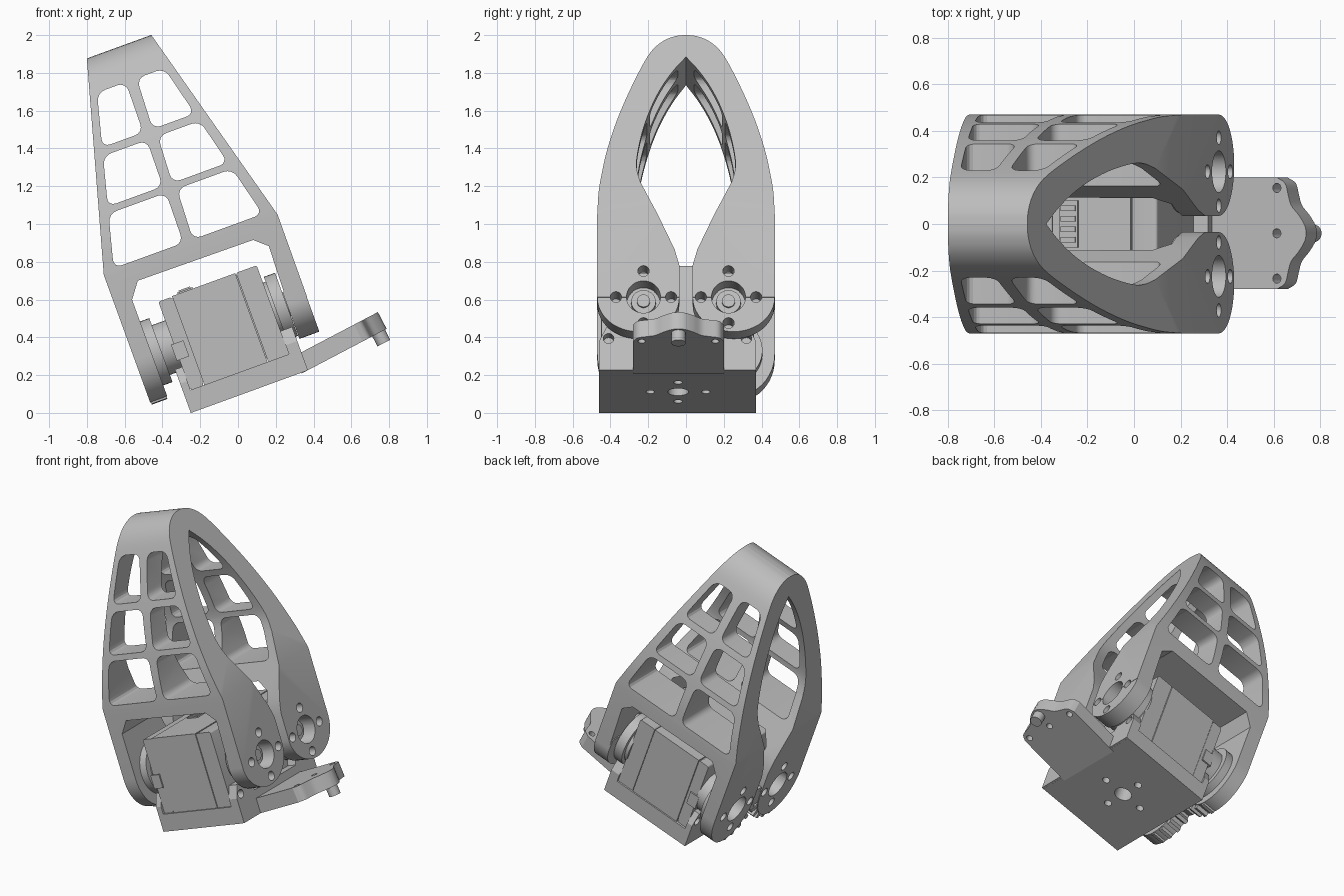
import bpy, bmesh, math
from mathutils import Matrix, Vector

if "Cube" in bpy.data.objects:
    bpy.data.objects.remove(bpy.data.objects["Cube"])

grey = bpy.data.materials.new("plain_grey")
grey.use_nodes = True
grey.diffuse_color = (0.51, 0.51, 0.51, 1)
grey.node_tree.nodes["Principled BSDF"].inputs["Base Color"].default_value = grey.diffuse_color

TILT = Matrix.Rotation(math.radians(-20), 4, "Y")
parts = []


def to_object(name, bm):
    bmesh.ops.recalc_face_normals(bm, faces=bm.faces)
    mesh = bpy.data.meshes.new(name)
    bm.to_mesh(mesh)
    bm.free()
    mesh.materials.append(grey)
    ob = bpy.data.objects.new(name, mesh)
    bpy.context.collection.objects.link(ob)
    parts.append(ob)
    return ob


def prism(name, shapes, axis, lo, hi, rounding=0):
    """Extrude one or more outlines along axis x, y or z, with optional round corners."""
    bm = bmesh.new()
    place = {"x": lambda p, t: (t, p[0], p[1]),
             "y": lambda p, t: (p[0], t, p[1]),
             "z": lambda p, t: (p[0], p[1], t)}[axis]
    sides = []
    for pts in shapes:
        a = [bm.verts.new(place(p, lo)) for p in pts]
        b = [bm.verts.new(place(p, hi)) for p in pts]
        bm.faces.new(a)
        bm.faces.new(b[::-1])
        for i in range(len(pts)):
            j = (i + 1) % len(pts)
            bm.faces.new((a[i], b[i], b[j], a[j]))
        sides += [bm.edges.get((p, q)) for p, q in zip(a, b)]
    if rounding:
        bmesh.ops.bevel(bm, geom=sides, offset=rounding, segments=4, profile=0.5, affect="EDGES")
    return to_object(name, bm)


def box(name, x, y, z, rounding=0):
    return prism(name, [[(x[0], z[0]), (x[1], z[0]), (x[1], z[1]), (x[0], z[1])]], "y", *y, rounding)


def ring(c, r, n=32, start=0, sweep=360, r2=None):
    """Points on a circle or ellipse, whole or partial."""
    count = n if sweep == 360 else n + 1
    angles = [math.radians(start + sweep * i / n) for i in range(count)]
    return [(c[0] + r * math.cos(a), c[1] + (r2 or r) * math.sin(a)) for a in angles]


def spline(pts, n=4):
    """Smooth curve through the points."""
    p = [Vector(q) for q in pts]
    p = [2 * p[0] - p[1]] + p + [2 * p[-1] - p[-2]]
    out = []
    for a, b, c, d in zip(p, p[1:], p[2:], p[3:]):
        for i in range(n):
            t = i / n
            out.append(tuple(0.5 * (2 * b + (c - a) * t + (2 * a - 5 * b + 4 * c - d) * t * t
                                    + (3 * b - a - 3 * c + d) * t ** 3)))
    return out + [tuple(pts[-1])]


def combine(ob, tool, operation):
    mod = ob.modifiers.new("cut", "BOOLEAN")
    mod.operation, mod.object, mod.solver = operation, tool, "EXACT"
    graph = bpy.context.evaluated_depsgraph_get()
    mesh = bpy.data.meshes.new_from_object(ob.evaluated_get(graph))
    ob.modifiers.clear()
    ob.data = mesh
    parts.remove(tool)
    bpy.data.objects.remove(tool)


# Finger: arched side profile trimmed by the tapered front outline
PIVOT = (0.225, 0.452)
outer = spline([(0.47, 0.915), (0.462, 1.06), (0.443, 1.19), (0.415, 1.33), (0.367, 1.5),
                (0.306, 1.67), (0.232, 1.845), (0.18, 1.94), (0.12, 2.0), (0.055, 2.03), (0, 2.037)])
inner = spline([(0, 1.9), (0.07, 1.81), (0.135, 1.7), (0.19, 1.57), (0.234, 1.42),
                (0.26, 1.27), (0.259, 1.19), (0.24, 1.115)])
inner += [(0.13, 0.873), (0.06, 0.719), (0.035, 0.629), (0.035, 0.45)]
finger = prism("left_finger", [[(0.47, 0.45)] + outer + inner], "x", -0.6, 0.7)
outline = [(-0.418, 0.1), (-0.418, 0.929), (-0.109, 2.041), (0.252, 2.041), (0.556, 0.915),
           (0.552, 0.1), (0.434, 0.1), (0.455, 0.774), (0.388, 0.833), (-0.259, 0.839),
           (-0.322, 0.755), (-0.322, 0.1)]
combine(finger, prism("front_outline", [outline], "y", -0.1, 0.6), "INTERSECT")


# Six windows, two in each row, following the tapered edges
def left_edge(z):
    return -0.355 + 0.26 * (z - 0.95)


def right_edge(z):
    return 0.481 - 0.25 * (z - 0.951)


windows = []
for z0, z1 in ((0.945, 1.225), (1.263, 1.522), (1.567, 1.848)):
    windows.append([(left_edge(z0), z0), (0.036, z0), (0.04, z1), (left_edge(z1), z1)])
    windows.append([(0.09, z0), (right_edge(z0), z0), (right_edge(z1), z1), (0.102, z1)])
combine(finger, prism("window_cutter", windows, "y", -0.1, 0.6, 0.045), "DIFFERENCE")

# Rounded leg ends and the pivot and screw holes
for x0, x1, depth in ((-0.418, -0.322, 0.24), (0.44, 0.552, 0.193)):
    foot = ring((0.2525, 0.45), 0.2175, 24, 180, 180, depth) + [(0.465, 0.52), (0.04, 0.52)]
    combine(finger, prism("foot", [foot], "x", x0, x1), "UNION")
holes = [ring(PIVOT, 0.09)] + [ring(c, 0.03, 16) for c in ring(PIVOT, 0.146, 4)]
combine(finger, prism("hole_cutter", holes, "x", -0.6, 0.7), "DIFFERENCE")

# Mirrored finger
bm = bmesh.new()
bm.from_mesh(finger.data)
bmesh.ops.transform(bm, matrix=Matrix.Scale(-1, 4, (0, 1, 0)), verts=bm.verts)
to_object("right_finger", bm)

# Meshing gear teeth, servo horns and pivot screws on both sides
for side, label in ((1, "left"), (-1, "right")):
    centre = (side * PIVOT[0], PIVOT[1])
    teeth = []
    for i in range(7):
        a = math.radians(168 + 17 * i + (8.5 if side < 0 else 0))
        pts = []
        for r, w in ((0.18, -0.026), (0.255, -0.012), (0.255, 0.012), (0.18, 0.026)):
            y = r * math.cos(a) - w * math.sin(a)
            pts.append((side * (PIVOT[0] + y), PIVOT[1] + r * math.sin(a) + w * math.cos(a)))
        teeth.append(pts)
    prism(label + "_gear_teeth", teeth, "x", -0.414, -0.326)
    for name, r, x0, x1 in (("rear_horn", 0.18, -0.322, -0.27), ("rear_hub", 0.14, -0.28, -0.19),
                            ("front_horn", 0.178, 0.375, 0.438), ("front_hub", 0.15, 0.35, 0.38),
                            ("front_boss", 0.065, 0.43, 0.48), ("rear_boss", 0.065, -0.36, -0.31)):
        prism(label + "_" + name, [ring(centre, r, 40)], "x", x0, x1)
    prism(label + "_pivot_screw", [ring(centre, 0.035, 20)], "x", 0.47, 0.495)

# Servo: middle case between two end covers, with thin seams
box("servo_case", (-0.117, 0.239), (-0.45, 0.36), (0.19, 0.7))
box("servo_rear_cover", (-0.195, -0.121), (-0.445, 0.355), (0.2, 0.697), 0.012)
box("servo_front_cover", (0.243, 0.36), (-0.448, 0.358), (0.195, 0.7), 0.012)
box("servo_core", (-0.18, 0.3), (-0.44, 0.35), (0.22, 0.69))

# Cable socket with ribs on the servo top
box("cable_socket", (-0.085, 0.0), (-0.1, 0.1), (0.69, 0.708))
for i in range(4):
    y = -0.08 + i * 0.045
    box("socket_rib", (-0.075, -0.01), (y, y + 0.025), (0.7, 0.716))
for y in (-0.455, 0.335):
    box("servo_clip", (-0.21, -0.14), (y, y + 0.03), (0.37, 0.46))

# Bracket base with mounting holes
base = box("bracket_base", (-0.235, 0.413), (-0.46, 0.37), (0.085, 0.2))
mount = (0.09, -0.042)
holes = [ring(mount, 0.055)] + [ring(c, 0.024, 16) for c in ring(mount, 0.147, 4)]
combine(base, prism("mount_cutter", holes, "z", 0, 0.3), "DIFFERENCE")

# Bracket end walls with chamfered ears
wall = [(-0.46, 0.086), (0.37, 0.086), (0.37, 0.25), (0.33, 0.33), (0.22, 0.33), (0.18, 0.24),
        (-0.27, 0.24), (-0.31, 0.33), (-0.42, 0.33), (-0.46, 0.25)]
for name, x0, x1 in (("bracket_rear_wall", -0.235, -0.195), ("bracket_front_wall", 0.36, 0.425)):
    ob = prism(name, [wall], "x", x0, x1)
    ears = [ring((y, 0.265), 0.028, 16) for y in (-0.41, 0.32)]
    combine(ob, prism("ear_cutter", ears, "x", x0 - 0.1, x1 + 0.1), "DIFFERENCE")

# Arm plate with scalloped end, small holes and a pin
half = [(-0.03, 0.24), (0.32, 0.24)] + spline([(0.335, 0.24), (0.375, 0.215), (0.39, 0.165),
        (0.405, 0.12), (0.44, 0.08), (0.47, 0.035), (0.478, 0)])
shape = half + [(s, -y) for s, y in half[-2::-1]]
arm = prism("arm_plate", [shape], "z", 0, 0.1)
holes = [ring((0.335, y), 0.02, 16) for y in (-0.195, 0, 0.195)]
combine(arm, prism("arm_cutter", holes, "z", -0.1, 0.2), "DIFFERENCE")
pin = prism("arm_pin", [ring((0.43, 0), 0.038, 24)], "z", -0.06, 0.01)
for ob in (arm, pin):
    ob.data.transform(Matrix.Translation((0.418, -0.04, 0.085))
                      @ Matrix.Rotation(math.radians(-7.7), 4, "Y"))

# Lean the whole mechanism and shade curved surfaces smoothly
for ob in parts:
    ob.data.transform(TILT)
    ob.data.polygons.foreach_set("use_smooth", [True] * len(ob.data.polygons))
    ob.data.set_sharp_from_angle(angle=math.radians(24))
